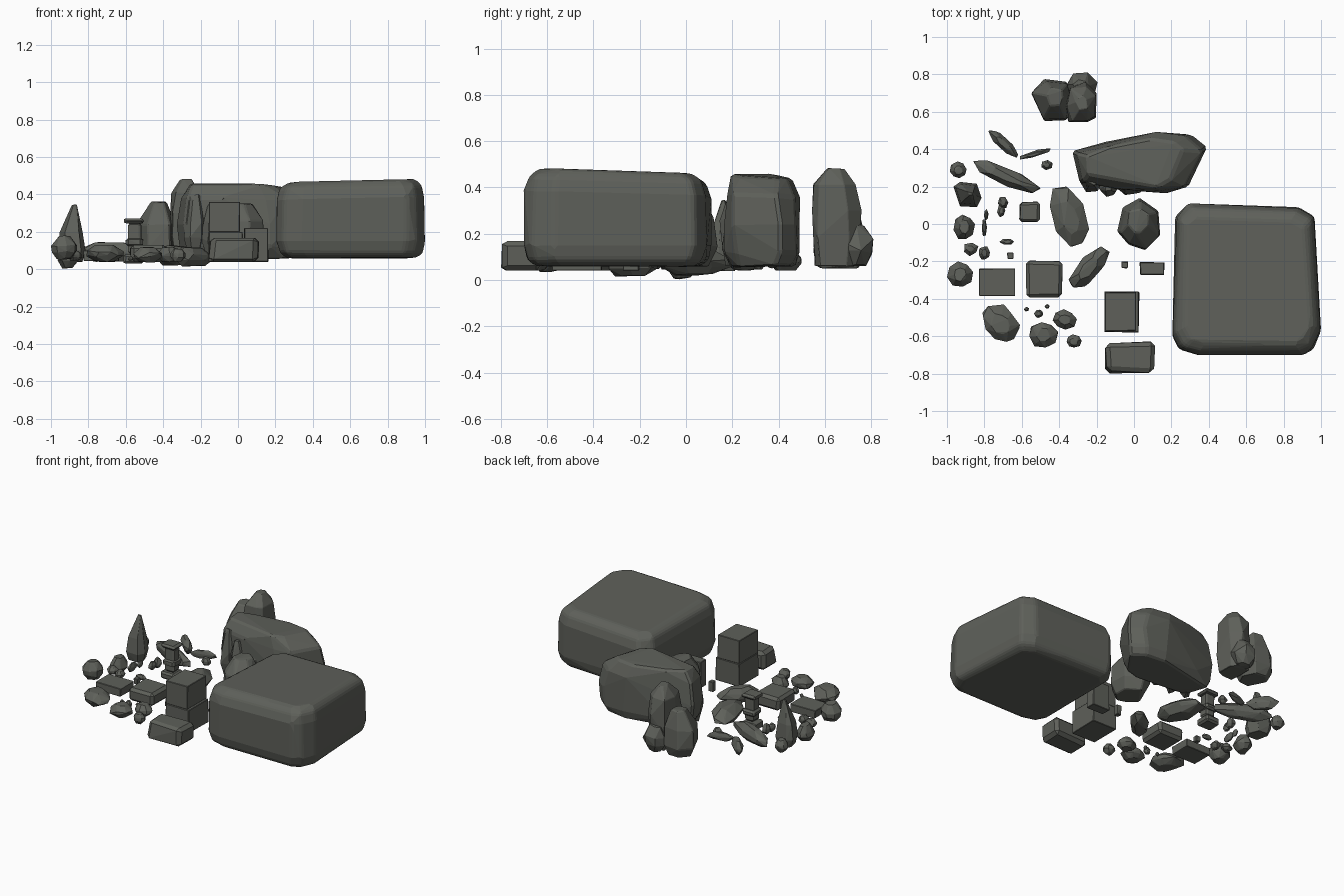
import bpy, bmesh, math, random
from mathutils import Vector

if "Cube" in bpy.data.objects:
    bpy.data.objects.remove(bpy.data.objects["Cube"])

random.seed(4)
stone_mat = bpy.data.materials.new("dark_grey_stone")
stone_mat.diffuse_color = (0.112, 0.117, 0.102, 1)
stone_mat.use_nodes = True
stone_mat.node_tree.nodes["Principled BSDF"].inputs["Base Color"].default_value = stone_mat.diffuse_color


def hull(name, pts, bevel=0.0, segments=1):
    """Faceted convex stone around a point cloud."""
    bm = bmesh.new()
    for p in pts:
        bm.verts.new(p)
    res = bmesh.ops.convex_hull(bm, input=bm.verts[:])
    junk = {g for g in res["geom_interior"] + res["geom_unused"]
            if isinstance(g, bmesh.types.BMVert)}
    bmesh.ops.delete(bm, geom=list(junk), context='VERTS')
    bmesh.ops.dissolve_limit(bm, angle_limit=math.radians(4),
                             verts=bm.verts[:], edges=bm.edges[:])
    bmesh.ops.recalc_face_normals(bm, faces=bm.faces[:])
    me = bpy.data.meshes.new(name)
    bm.to_mesh(me)
    bm.free()
    me.materials.append(stone_mat)
    ob = bpy.data.objects.new(name, me)
    bpy.context.collection.objects.link(ob)
    if bevel:
        mod = ob.modifiers.new("worn_edges", 'BEVEL')
        mod.width, mod.segments = bevel, segments
        mod.angle_limit = math.radians(25)
    return ob


def fit(pts, lo, hi):
    """Rescale points so they fill the given box exactly."""
    a = [min(p[i] for p in pts) for i in range(3)]
    b = [max(p[i] for p in pts) for i in range(3)]
    return [[lo[i] + (p[i] - a[i]) / (b[i] - a[i]) * (hi[i] - lo[i])
             for i in range(3)] for p in pts]


def carved(name, outline, levels, jitter=0.01, tilt=(0, 0), bevel=0.01, seg=1):
    """Stone from a plan outline; levels are (scale, z, shift_x, shift_y)."""
    cx = sum(p[0] for p in outline) / len(outline)
    cy = sum(p[1] for p in outline) / len(outline)
    zmid = (levels[0][1] + levels[-1][1]) / 2
    pts = []
    for s, z, dx, dy in levels:
        for x, y in outline:
            px, py = cx + (x - cx) * s + dx, cy + (y - cy) * s + dy
            j = random.uniform(-jitter, jitter) if s < 1 else 0
            dz = (tilt[0] * (x - cx) + tilt[1] * (y - cy)) if z > zmid else 0
            pts.append((px + j, py - j, z + dz + j * 0.4))
    return hull(name, pts, bevel, seg)


def pebble(name, x0, x1, y0, y1, z0, z1, sides=7, slant=0.0):
    """Rounded faceted stone in a box; slant leans a long stone in plan."""
    pts = []
    for s, z in ((0.55, 0), (0.97, 0.33), (0.95, 0.62), (0.5, 1)):
        off = random.uniform(0, 0.5)
        for k in range(sides):
            a = math.tau * (k + off) / sides
            r = s * random.uniform(0.85, 1.1)
            u, v = r * math.cos(a), r * math.sin(a)
            v = v * (1 - abs(slant)) + slant * u
            pts.append((u, v, z + random.uniform(-.06, .06)))
    return hull(name, fit(pts, (x0, y0, z0), (x1, y1, z1)))


def block(name, x0, x1, y0, y1, z0, z1, bevel=0.008, jitter=0.006):
    """Squared stone with slightly uneven corners."""
    r = lambda: random.uniform(0, jitter)
    pts = [(x + (r() if x == x0 else -r()), y + (r() if y == y0 else -r()), z)
           for x in (x0, x1) for y in (y0, y1) for z in (z0, z1)]
    return hull(name, pts, bevel)


# Largest boulder: a rounded square block
carved("large_boulder",
       [(.22, .04), (.29, .11), (.60, .10), (.88, .09), (.965, .04), (.985, -.3),
        (1.0, -.57), (.96, -.67), (.9, -.7), (.34, -.7), (.24, -.67), (.205, -.6)],
       [(.86, .06, 0, 0), (.96, .085, 0, 0), (1, .15, 0, 0), (.99, .37, 0, 0),
        (.95, .435, 0, 0), (.84, .466, 0, 0)],
       jitter=.006, tilt=(.02, -.025), bevel=.02, seg=2)

# Long boulder with crags leaning on its front
carved("long_boulder",
       [(-.33, .39), (-.15, .435), (.15, .49), (.31, .475), (.39, .41), (.29, .2),
        (.17, .165), (-.1, .19), (-.29, .22)],
       [(.86, .06, 0, 0), (.97, .12, 0, 0), (1, .24, 0, 0), (.93, .37, -.01, 0),
        (.74, .45, -.03, .0)], jitter=.014, tilt=(-.02, -.03), bevel=.012)
for k, b in enumerate(((-.29, -.17, .17, .29, .05, .40), (-.2, -.08, .145, .26, .06, .36),
                       (-.1, .06, .155, .27, .06, .30))):
    pebble("long_boulder_crag_%d" % (k + 1), *b, sides=6)

# Upright cluster at the back
carved("cluster_left_rock",
       [(-.55, .70), (-.48, .775), (-.36, .76), (-.33, .66), (-.36, .555), (-.48, .55)],
       [(.75, .05, 0, 0), (1, .12, 0, 0), (.95, .24, 0, 0), (.45, .36, .01, .01)], bevel=.006)
carved("cluster_tall_rock",
       [(-.36, .62), (-.34, .73), (-.26, .76), (-.20, .70), (-.205, .57), (-.25, .545),
        (-.35, .545)],
       [(.85, .06, 0, 0), (.98, .18, 0, 0), (1, .3, 0, 0), (.85, .41, 0, 0),
        (.3, .48, 0, .01)], bevel=.006)
pebble("cluster_low_rock", -.36, -.195, .65, .81, .06, .24, 7)

# Middle boulder
carved("middle_boulder",
       [(-.09, -.04), (-.06, .09), (.03, .14), (.13, .07), (.14, -.06), (.06, -.14),
        (-.03, -.11)],
       [(.7, .06, 0, 0), (1, .14, 0, 0), (.92, .26, 0, 0), (.5, .35, 0, .02)], bevel=.006)

# Squared blocks: the stacked pair, the front slab and the paving pieces
for name, *b in (
        ("stack_lower_block", -.16, .03, -.58, -.36, .04, .2),
        ("stack_upper_block", -.16, .015, -.575, -.36, .2, .36),
        ("side_slab", .03, .165, -.275, -.2, .04, .22),
        ("small_post", -.07, -.03, -.24, -.2, .04, .11),
        ("square_paver", -.83, -.635, -.39, -.235, .045, .1),
        ("tiny_block", -.68, -.64, -.19, -.15, .05, .09)):
    block(name, *b, bevel=.003)
block("front_block", -.16, .12, -.8, -.625, .04, .168, .022, .02)
block("square_block", -.58, -.38, -.395, -.195, .04, .13, .018)

# Broken column: base, shaft, collar and cap
for name, *b in (("column_base", -.615, -.5, .01, .12, .03, .08),
                 ("column_shaft", -.59, -.515, .03, .1, .08, .25),
                 ("column_collar", -.605, -.505, .015, .115, .125, .165),
                 ("column_cap", -.61, -.5, .01, .12, .245, .272)):
    block(name, *b, bevel=.012)

# Pointed standing stone
carved("standing_stone",
       [(-.965, .2), (-.93, .225), (-.84, .215), (-.815, .14), (-.84, .09), (-.93, .095)],
       [(.8, .04, 0, 0), (1, .1, 0, 0), (.8, .2, 0, 0), (.15, .345, .015, 0)],
       jitter=.006, bevel=.003)

# Flat, wide stones
for k, (x0, x1, y0, y1, z0, z1, n, sl) in enumerate((
        (-.45, -.24, -.12, .2, .02, .13, 8, -.3),
        (-.35, -.13, -.34, -.12, .015, .12, 7, .5),
        (-.81, -.61, -.63, -.43, .04, .13, 9, -.2),
        (-.86, -.5, .165, .34, .04, .145, 7, -.6),
        (-.78, -.62, .355, .5, .04, .13, 7, -.6),
        (-.61, -.445, .345, .405, .05, .11, 6, .6))):
    pebble("flat_stone_%d" % (k + 1), x0, x1, y0, y1, z0, z1, n, sl)

# Round cobbles
for k, b in enumerate((
        (-1, -.86, -.335, -.2, .05, .18), (-.965, -.85, -.08, .05, .003, .12),
        (-.985, -.895, .245, .335, .05, .14), (-.56, -.405, -.66, -.525, .035, .12),
        (-.36, -.28, -.66, -.59, .04, .11), (-.435, -.305, -.565, -.455, .04, .12))):
    pebble("cobble_%d" % (k + 1), *b, sides=8)

# Loose chips: centre x, y, half sizes, top
for k, (x, y, rx, ry, z) in enumerate((
        (-.51, -.48, .025, .022, .09), (-.465, -.44, .014, .012, .07),
        (-.575, -.455, .014, .012, .07), (-.465, .315, .03, .027, .1),
        (-.7, .115, .028, .03, .11), (-.71, .07, .022, .035, .1),
        (-.79, .05, .012, .03, .09), (-.8, -.02, .014, .045, .1),
        (-.68, -.095, .04, .015, .08), (-.87, -.135, .038, .035, .1),
        (-.8, -.155, .03, .036, .1))):
    pebble("chip_%d" % (k + 1), x - rx, x + rx, y - ry, y + ry, .045, z, 6)
